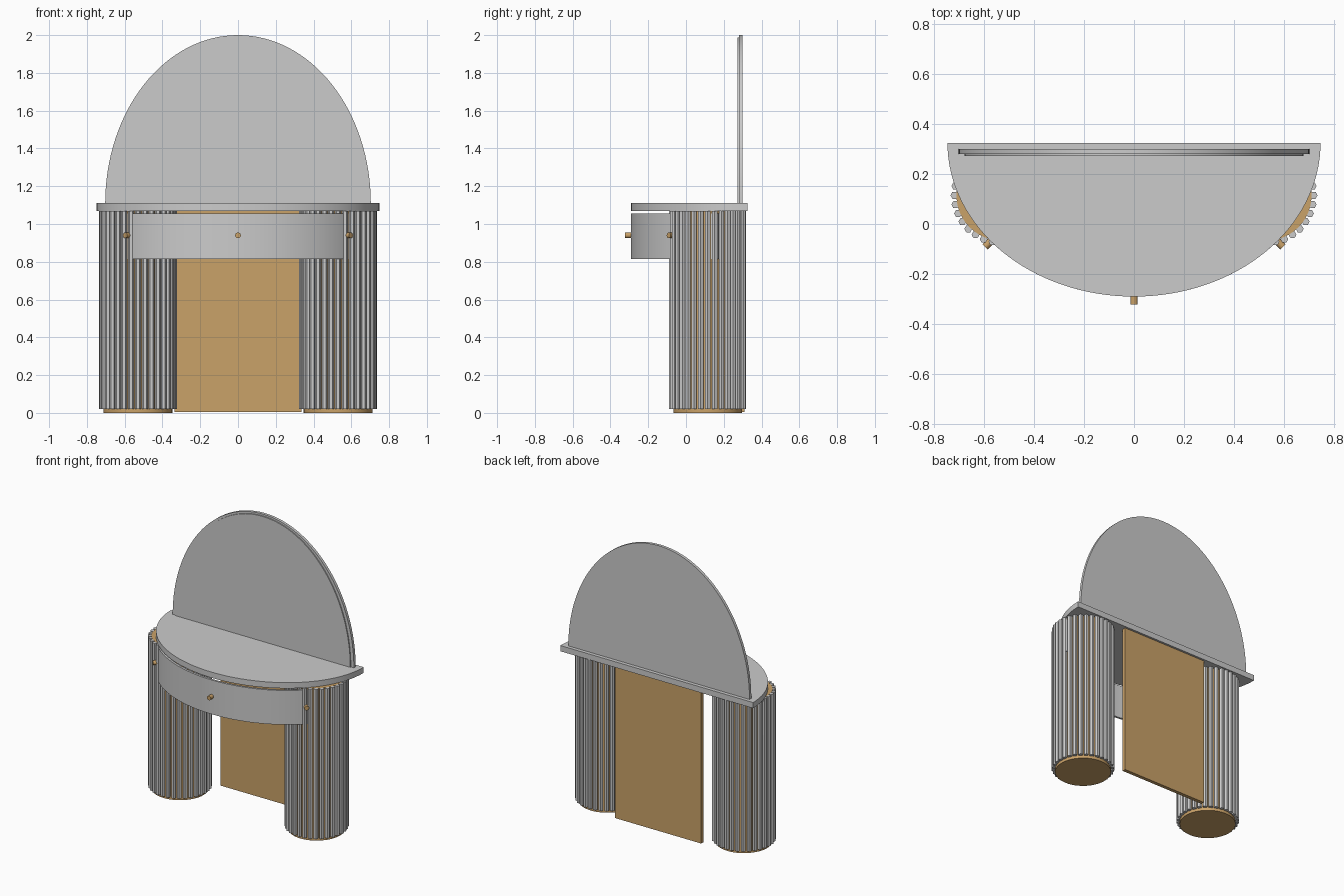
import bpy, bmesh
from math import pi, sin, cos, asin, atan2
from mathutils import Matrix, Vector

if "Cube" in bpy.data.objects:
    bpy.data.objects.remove(bpy.data.objects["Cube"])


def material(name, rgb):
    m = bpy.data.materials.new(name)
    m.use_nodes = True
    m.diffuse_color = (*rgb, 1)
    m.node_tree.nodes["Principled BSDF"].inputs["Base Color"].default_value = (*rgb, 1)
    return m


GREY = material("light grey", (0.6, 0.6, 0.6))
WOOD = material("tan wood", (0.59, 0.36, 0.14))


def finish(name, bm, mat, smooth=True):
    bmesh.ops.recalc_face_normals(bm, faces=bm.faces)
    mesh = bpy.data.meshes.new(name)
    bm.to_mesh(mesh)
    bm.free()
    obj = bpy.data.objects.new(name, mesh)
    bpy.context.collection.objects.link(obj)
    mesh.materials.append(mat)
    if smooth:
        bpy.ops.object.select_all(action='DESELECT')
        obj.select_set(True)
        bpy.context.view_layer.objects.active = obj
        bpy.ops.object.shade_smooth_by_angle(angle=pi / 6)
    return obj


def prism(name, points, offset, mat):
    """Extrude a closed outline of 3D points along an offset."""
    bm = bmesh.new()
    face = bm.faces.new([bm.verts.new(p) for p in points])
    ext = bmesh.ops.extrude_face_region(bm, geom=[face])["geom"]
    moved = [v for v in ext if isinstance(v, bmesh.types.BMVert)]
    bmesh.ops.translate(bm, verts=moved, vec=offset)
    return finish(name, bm, mat)


def cylinder(bm, radius, depth, sides, matrix):
    bmesh.ops.create_cone(bm, cap_ends=True, segments=sides, radius1=radius,
                          radius2=radius, depth=depth, matrix=matrix)


def arc(a, b, start=0.0, n=64):
    """Half ellipse as (across, out) pairs, optionally trimmed at both ends."""
    ts = [start + (pi - 2 * start) * i / n for i in range(n + 1)]
    return [(a * cos(t), b * sin(t)) for t in ts]


BACK = 0.325           # rear edge of the table
A, B = 0.748, 0.616    # half width and depth of the table
TOP = 1.11

# Half-oval table top
prism("table_top", [(x, BACK - d, 1.07) for x, d in arc(A, B)], (0, 0, TOP - 1.07), GREY)

# Curved drawer front, an open shell under the top
trim = asin((BACK - 0.17) / B)
outer = arc(A, B, trim)
inner = arc(A - 0.015, B - 0.015, trim)[::-1]
prism("drawer_front", [(x, BACK - d, 0.815) for x, d in outer + inner], (0, 0, 0.24), GREY)

# Mirror: backing board and slightly smaller glass
prism("mirror_back", [(x, 0.28, TOP + h) for x, h in arc(0.703, 0.89)], (0, 0.02, 0), GREY)
prism("mirror_glass", [(x, 0.273, TOP + h) for x, h in arc(0.68, 0.877)], (0, 0.007, 0), GREY)

# Back panel between the columns
prism("back_panel", [(-0.335, 0.285, 0.005), (0.335, 0.285, 0.005),
                     (0.335, 0.31, 0.005), (-0.335, 0.31, 0.005)], (0, 0, 1.065), WOOD)

# Round columns wrapped in vertical slats
for side, label in ((1, "left"), (-1, "right")):
    centre = Vector((side * 0.53, 0.115, 0))
    bm = bmesh.new()
    cylinder(bm, 0.182, 1.07, 48, Matrix.Translation(centre + Vector((0, 0, 0.535))))
    finish(label + "_column_core", bm, WOOD)

    bm = bmesh.new()
    count = 32
    for i in range(count):
        t = 2 * pi * i / count
        pos = centre + Vector((0.19 * cos(t), 0.19 * sin(t), 0.545))
        cylinder(bm, 0.016, 1.05, 6,
                 Matrix.Translation(pos) @ Matrix.Rotation(pi / 2, 4, 'Z'))
    finish(label + "_column_slats", bm, GREY, smooth=False)

# Drawer knobs standing out from the curved front
for x, name in ((0, "middle_knob"), (0.575, "left_knob"), (-0.575, "right_knob")):
    d = B * (1 - (x / A) ** 2) ** 0.5
    normal = Vector((x / A ** 2, -d / B ** 2, 0)).normalized()
    pos = Vector((x, BACK - d, 0.94)) + normal * 0.012
    bm = bmesh.new()
    cylinder(bm, 0.015, 0.04, 16,
             Matrix.Translation(pos) @ normal.to_track_quat('Z', 'Y').to_matrix().to_4x4())
    finish(name, bm, WOOD)
